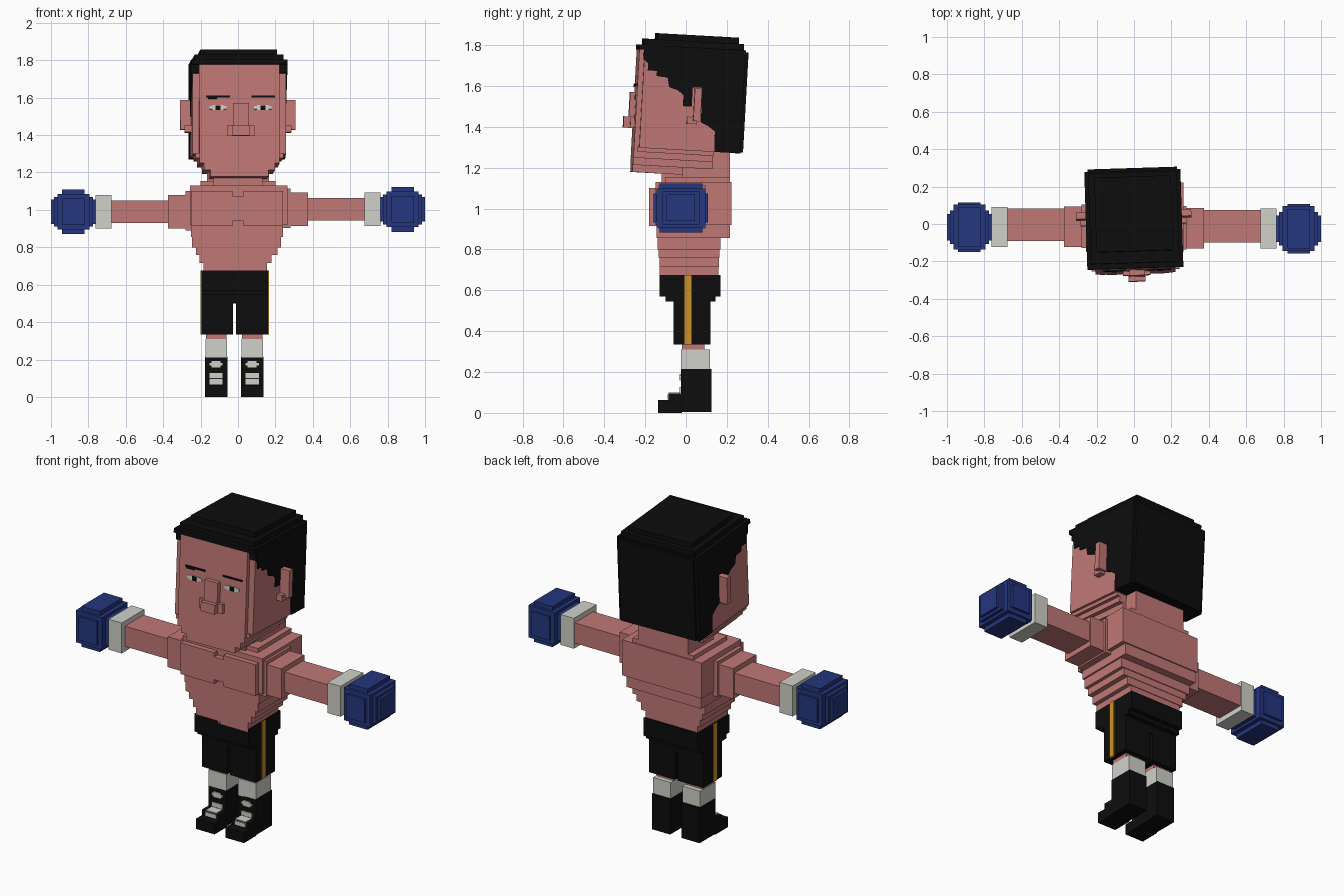
import bpy, bmesh, math
from mathutils import Matrix, Vector


def material(name, rgb):
    m = bpy.data.materials.new(name)
    m.diffuse_color = (*rgb, 1)
    return m


SKIN = material("skin", (0.527, 0.188, 0.181))
BLACK = material("black", (0.004, 0.004, 0.004))
WHITE = material("off_white", (0.64, 0.64, 0.59))
BLUE = material("glove_blue", (0.018, 0.037, 0.21))
GOLD = material("stripe_gold", (0.63, 0.29, 0.018))

# Head leans back slightly and turns a little
HEAD = (Matrix.Translation((0.0, 0, 1.5)) @ Matrix.Rotation(math.radians(1.8), 4, 'Z')
        @ Matrix.Rotation(math.radians(-3.2), 4, 'X') @ Matrix.Translation((0, 0, -1.5)))


def finish(name, bm, mat, xf=None):
    if xf:
        bm.transform(xf)
    bmesh.ops.recalc_face_normals(bm, faces=bm.faces)
    me = bpy.data.meshes.new(name)
    bm.to_mesh(me)
    bm.free()
    me.materials.append(mat)
    ob = bpy.data.objects.new(name, me)
    bpy.context.collection.objects.link(ob)
    return ob


def boxes(name, mat, items, xf=None):
    """Each item is x0, x1, y0, y1, z0, z1."""
    bm = bmesh.new()
    for x0, x1, y0, y1, z0, z1 in items:
        c = Vector((x0 + x1, y0 + y1, z0 + z1)) / 2
        m = Matrix.Translation(c) @ Matrix.Diagonal((abs(x1 - x0), y1 - y0, z1 - z0, 1))
        bmesh.ops.create_cube(bm, size=1, matrix=m)
    return finish(name, bm, mat, xf)


def extrude_side(name, mat, pts, half, xf=None):
    """Extrude a (y, z) outline across x."""
    bm = bmesh.new()
    f = bm.faces.new([bm.verts.new((-half, y, z)) for y, z in pts])
    r = bmesh.ops.extrude_face_region(bm, geom=[f])
    bmesh.ops.translate(bm, vec=(2 * half, 0, 0),
                        verts=[v for v in r["geom"] if isinstance(v, bmesh.types.BMVert)])
    return finish(name, bm, mat, xf)


# Head: skull, face plate and stepped jaw
boxes("head", SKIN, [
    (-.25, .25, -.225, .2, 1.285, 1.78),
    (-.215, .215, -.25, -.2, 1.235, 1.77),
    (-.235, .235, -.235, .14, 1.265, 1.29),
    (-.215, .215, -.25, .14, 1.235, 1.27),
    (-.19, .19, -.25, .14, 1.2, 1.24),
    (-.155, .155, -.25, .12, 1.165, 1.205),
], HEAD)

# Hair: jagged side outline, with stepped crown and back
extrude_side("hair", BLACK, [
    (-.253, 1.79), (-.253, 1.765), (-.228, 1.765), (-.228, 1.72), (-.205, 1.70), (-.205, 1.665),
    (-.16, 1.665), (-.16, 1.64), (-.105, 1.635), (-.095, 1.59), (-.05, 1.575), (-.023, 1.555),
    (-.023, 1.5), (.02, 1.5), (.02, 1.595), (.065, 1.595), (.07, 1.425),
    (.105, 1.41), (.14, 1.385), (.143, 1.285), (.27, 1.285), (.27, 1.79)], .257, HEAD)
boxes("hair_crown", BLACK, [
    (-.237, .237, -.225, .26, 1.78, 1.82),
    (-.205, .205, -.165, .235, 1.81, 1.85),
    (-.24, .24, .26, .284, 1.29, 1.78),
], HEAD)

# Ears
boxes("ears", SKIN, [b for s in (-1, 1) for b in (
    (s * .24, s * .308, .03, .065, 1.43, 1.59),
    (s * .24, s * .285, .0, .05, 1.415, 1.45))], HEAD)

# Nose: bridge, nostrils and tip
boxes("nose", SKIN, [
    (-.035, .05, -.278, -.24, 1.43, 1.555),
    (-.068, .08, -.27, -.24, 1.38, 1.435),
    (-.038, .052, -.303, -.24, 1.38, 1.435)], HEAD)

# Eyes and brows as thin plates
for side, x in (("left", -.115), ("right", .125)):
    boxes(side + "_eye", WHITE, [(x - .046, x + .046, -.254, -.249, 1.524, 1.542),
                                 (x - .03, x + .03, -.254, -.249, 1.519, 1.546)], HEAD)
    boxes(side + "_pupil", BLACK, [(x - .013, x + .013, -.257, -.249, 1.52, 1.545)], HEAD)
    boxes(side + "_brow", BLACK, [(x - .06, x + .065, -.256, -.249, 1.588, 1.598)], HEAD)
boxes("left_brow_tail", BLACK, [(-.168, -.12, -.256, -.249, 1.58, 1.598)], HEAD)

# Neck and stepped torso
boxes("neck", SKIN, [(-.165, .165, -.02, .215, 1.1, 1.3),
                     (-.13, .13, -.12, .1, 1.1, 1.18)])
boxes("torso", SKIN, [
    (-.2, .2, -.1, .215, 1.11, 1.155),
    (-.257, .265, -.15, .222, .92, 1.13),
    (-.25, .24, -.145, .215, .855, .92),
    (-.245, .23, -.14, .17, .8, .86),
    (-.225, .21, -.135, .165, .76, .8),
    (-.205, .18, -.13, .162, .715, .76),
    (-.185, .155, -.13, .158, .66, .715)])
boxes("chest_muscles", SKIN, [
    (-.25, -.03, -.18, -.14, .915, 1.1),
    (.03, .24, -.18, -.14, .915, 1.1),
    (-.03, .03, -.18, -.14, .94, 1.075)])

# Arms, wrist bands and voxel boxing gloves
GLOVE = [(.06, .105, .12), (.06, .133, .07), (.085, .12, .095),
         (.105, .09, .08), (.12, .07, .065)]
for side, s, z, y in (("left", -1, .99, -.017), ("right", 1, 1.003, -.025)):
    boxes(side + "_arm", SKIN, [
        (s * .24, s * .28, y - .11, y + .12, z - .1, z + .11),
        (s * .24, s * .375, y - .105, y + .11, z - .09, z + .09),
        (s * .37, s * .69, y - .075, y + .1, z - .06, z + .06)])
    boxes(side + "_wrist_band", WHITE, [
        (s * .677, s * .763, y - .105, y + .108, z - .09, z + .09)])
    c = s * .88
    boxes(side + "_glove", BLUE, [(c - a, c + a, y - b, y + b, z - h, z + h)
                                  for a, b, h in GLOVE])

# Shorts with a narrow gap between the legs
boxes("shorts", BLACK, [
    (-.195, .16, -.13, .17, .57, .675),
    (-.195, .16, -.1, .145, .545, .58),
    (-.195, .16, -.06, .12, .5, .56),
    (-.195, -.028, -.06, .12, .335, .51),
    (-.012, .16, -.06, .12, .335, .51)])
boxes("shorts_stripes", GOLD, [(-.2, -.19, -.008, .026, .335, .675),
                               (.155, .165, -.008, .026, .335, .675)])

# Legs, socks and laced boots
for side, x in (("left", -.117), ("right", .076)):
    boxes(side + "_leg", SKIN, [(x - .055, x + .055, -.02, .09, .29, .36)])
    boxes(side + "_sock", WHITE, [(x - .058, x + .058, -.025, .118, .21, .31)])
    boxes(side + "_boot", BLACK, [
        (x - .06, x + .06, -.025, .125, .005, .215),
        (x - .06, x + .06, -.085, -.02, .0, .095),
        (x - .06, x + .06, -.138, -.02, .0, .062)])
    boxes(side + "_laces", WHITE, [
        (x - .035, x + .035, -.031, -.024, .167, .182),
        (x - .024, x + .024, -.031, -.024, .158, .191),
        (x - .035, x + .035, -.031, -.024, .1, .127),
        (x - .035, x + .035, -.091, -.084, .066, .09),
        (x - .035, x + .035, -.085, -.03, .09, .099)])
